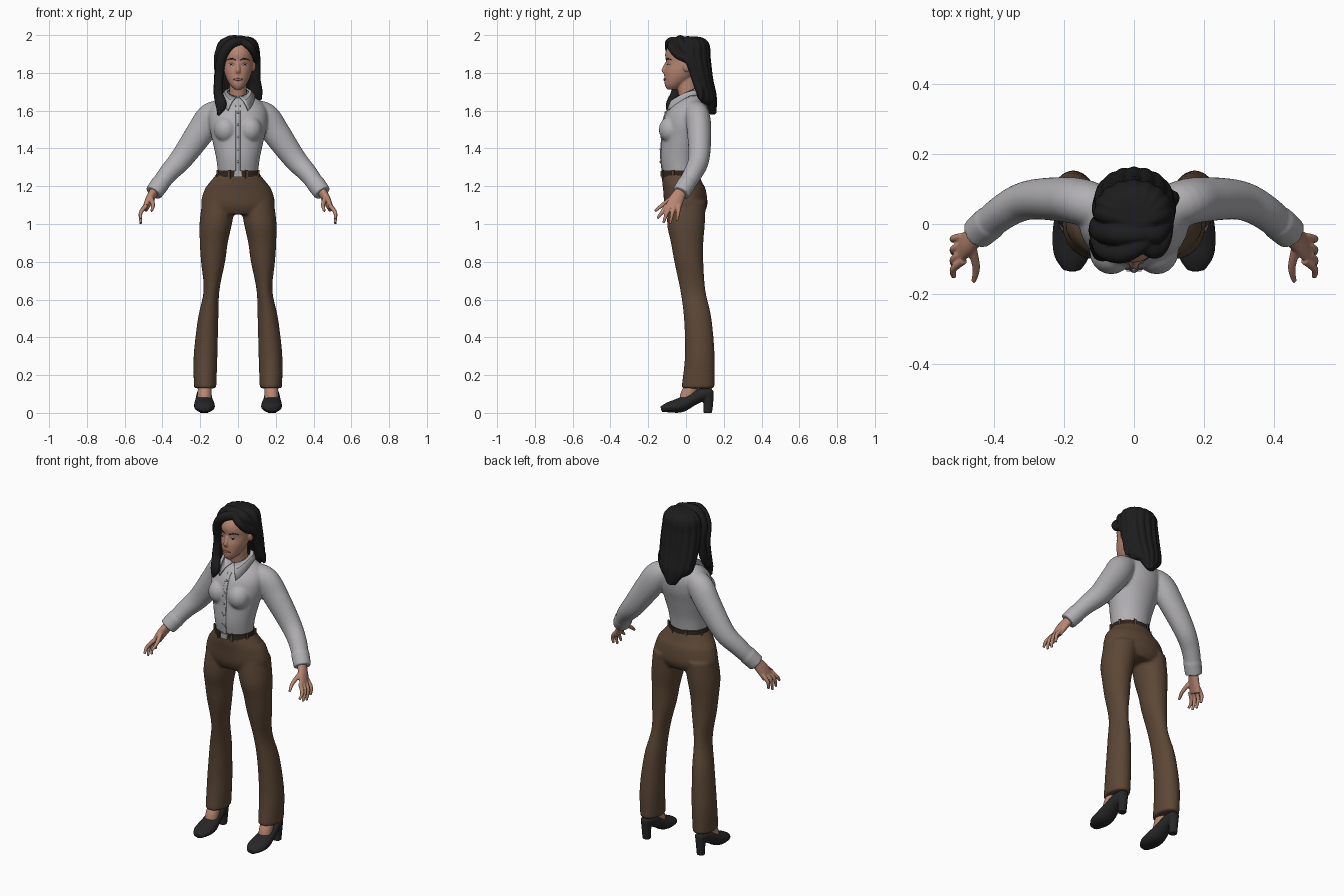
import bpy
import bmesh
from math import sin, cos, pi
from mathutils import Vector, Matrix

if "Cube" in bpy.data.objects:
    bpy.data.objects.remove(bpy.data.objects["Cube"], do_unlink=True)

X_AXIS, Y_AXIS, Z_AXIS = Vector((1, 0, 0)), Vector((0, 1, 0)), Vector((0, 0, 1))


def material(name, red, green, blue):
    mat = bpy.data.materials.new(name)
    mat.use_nodes = True
    mat.diffuse_color = (red, green, blue, 1)
    shader = next(n for n in mat.node_tree.nodes if n.type == 'BSDF_PRINCIPLED')
    shader.inputs["Base Color"].default_value = (red, green, blue, 1)
    shader.inputs["Roughness"].default_value = 0.8
    return mat


SHIRT = material("shirt grey", .44, .43, .45)
TROUSER = material("trouser brown", .105, .062, .036)
HAIR = material("hair black", .012, .012, .013)
SKIN = material("skin", .48, .24, .165)
SHOE = material("shoe black", .02, .02, .021)
BELT = material("belt dark brown", .03, .018, .012)
METAL = material("metal grey", .4, .4, .4)
EYE = material("eye white", .6, .57, .54)
LIP = material("lip rose", .36, .13, .1)


def spline(points, steps):
    """Catmull-Rom interpolation of (x, y, z, width, depth) points."""
    pts = [Vector(p) for p in points]
    out = []
    for i in range(len(pts) - 1):
        a, b, c = pts[max(i - 1, 0)], pts[i], pts[i + 1]
        d = pts[min(i + 2, len(pts) - 1)]
        for k in range(steps):
            t = k / steps
            out.append((b * 2 + (c - a) * t + (a * 2 - b * 5 + c * 4 - d) * t ** 2
                        + (b * 3 - a - c * 3 + d) * t ** 3) / 2)
    return out + [pts[-1]]


def sweep(bm, points, ref=None, steps=5, sides=24):
    """Loft ellipses: level sections, or square to the path when ref is given."""
    path = spline(points, steps)
    centres = [Vector(p[:3]) for p in path]
    rings = []
    for i, p in enumerate(path):
        u, v = X_AXIS, Y_AXIS
        if ref:
            t = (centres[min(i + 1, len(path) - 1)] - centres[max(i - 1, 0)]).normalized()
            v = (ref - t * ref.dot(t)).normalized()
            u = v.cross(t)
        angles = [2 * pi * k / sides for k in range(sides)]
        rings.append([bm.verts.new(centres[i] + u * (p[3] * cos(a)) + v * (p[4] * sin(a)))
                      for a in angles])
    for low, high in zip(rings, rings[1:]):
        for k in range(sides):
            n = (k + 1) % sides
            bm.faces.new((low[k], low[n], high[n], high[k]))
    bm.faces.new(rings[0])
    bm.faces.new(rings[-1])


def blob(bm, place, size):
    matrix = Matrix.Translation(place) @ Matrix.Diagonal((*size, 1))
    bmesh.ops.create_uvsphere(bm, u_segments=20, v_segments=12, radius=1, matrix=matrix)


def box(bm, place, size, turn=0):
    matrix = Matrix.Translation(place) @ Matrix.Rotation(turn, 4, 'Z')
    bmesh.ops.create_cube(bm, size=1, matrix=matrix @ Matrix.Diagonal((*size, 1)))


def flip(points, side):
    return [(p[0] * side, *p[1:]) for p in points]


def finish(bm, name, mat, voxel=0, relax=4):
    """Make the object; a voxel size fuses overlapping pieces into one skin."""
    bmesh.ops.recalc_face_normals(bm, faces=bm.faces)
    mesh = bpy.data.meshes.new(name)
    bm.to_mesh(mesh)
    bm.free()
    mesh.materials.append(mat)
    obj = bpy.data.objects.new(name, mesh)
    bpy.context.collection.objects.link(obj)
    bpy.ops.object.select_all(action='DESELECT')
    obj.select_set(True)
    bpy.context.view_layer.objects.active = obj
    if voxel:
        fuse = obj.modifiers.new("fuse", 'REMESH')
        fuse.mode, fuse.voxel_size, fuse.use_smooth_shade = 'VOXEL', voxel, True
        soft = obj.modifiers.new("soften", 'SMOOTH')
        soft.factor, soft.iterations = .5, relax
    else:
        bpy.ops.object.shade_smooth_by_angle()
    return obj


def front_y(target, x, z):
    bpy.context.view_layer.update()
    solid = target.evaluated_get(bpy.context.evaluated_depsgraph_get())
    hit, place, _, _ = solid.ray_cast(Vector((x, -1, z)), Y_AXIS)
    return place.y if hit else -.1


def strip(name, target, line, mat, thick=.003):
    """Thin plate laid on the front of target along (x, z, half width) points."""
    bm = bmesh.new()
    sweep(bm, [(x, front_y(target, x, z), z, w, thick) for x, z, w in line], Y_AXIS, 3, 10)
    return finish(bm, name, mat)


# Trousers: pelvis and two flared legs
bm = bmesh.new()
sweep(bm, [(0, 0, 1.05, .15, .09), (0, 0, 1.1, .195, .113), (0, -.008, 1.18, .178, .113),
           (0, -.02, 1.22, .15, .106), (0, -.03, 1.265, .113, .097)], sides=40)
leg = [(.1, .005, 1.12, .09, .1), (.118, 0, 1.0, .086, .1), (.128, .006, .9, .074, .086),
       (.132, .015, .8, .064, .077), (.14, .036, .65, .042, .067), (.158, .062, .5, .054, .073),
       (.172, .073, .3, .063, .079), (.174, .063, .13, .059, .088)]
for side in (1, -1):
    sweep(bm, flip(leg, side))
finish(bm, "trousers", TROUSER, .008, 5)

# Shirt: torso, bust, arms and cuffs
bm = bmesh.new()
sweep(bm, [(0, -.03, 1.265, .105, .092), (0, -.03, 1.35, .116, .103), (0, -.015, 1.45, .138, .113),
           (0, -.002, 1.53, .155, .122), (0, .012, 1.6, .152, .112), (0, .025, 1.65, .118, .08),
           (0, .03, 1.68, .07, .05)], sides=40)
arm = [(.07, .035, 1.61, .05, .06), (.14, .06, 1.57, .075, .066), (.2, .07, 1.485, .074, .064),
       (.3, .068, 1.345, .061, .056), (.372, .035, 1.265, .051, .05), (.438, -.02, 1.175, .043, .045)]
cuff = [(.41, .005, 1.215, .05, .05), (.447, -.027, 1.164, .047, .048)]
for side in (1, -1):
    sweep(bm, flip(arm, side), Y_AXIS)
    sweep(bm, flip(cuff, side), Y_AXIS)
    blob(bm, (side * .065, -.08, 1.5), (.062, .064, .07))
shirt = finish(bm, "shirt", SHIRT, .007, 4)

# Button placket and buttons
strip("placket", shirt, [(0, z, .013) for z in (1.28, 1.36, 1.44, 1.52, 1.58, 1.63)], SHIRT, .005)
bm = bmesh.new()
for i in range(5):
    z = 1.33 + i * .065
    blob(bm, (0, front_y(shirt, 0, z) - .005, z), (.006, .004, .006))
finish(bm, "buttons", METAL)

# Open collar folded around the neck
bm = bmesh.new()
rows = []
for k in range(33):
    a = (k / 16 - 1) * (pi - .12)
    b = a * .82
    reach = .155 if cos(b) < 0 else .075
    inner = Vector((.056 * sin(a), .018 + .064 * cos(a), 1.705 + .028 * cos(a)))
    outer = Vector((.09 * sin(b), .02 + reach * cos(b), 1.682 + .1 * min(0, cos(b))))
    rise = Vector((0, -.008 if cos(b) < 0 else .006, .012))
    rows.append([bm.verts.new(p) for p in (inner, (inner + outer) / 2 + rise, outer)])
for r, s in zip(rows, rows[1:]):
    for j in range(2):
        bm.faces.new((r[j], r[j + 1], s[j + 1], s[j]))
collar = finish(bm, "collar", SHIRT)
collar.modifiers.new("thickness", 'SOLIDIFY').thickness = .008

# Belt, loops and buckle
bm = bmesh.new()
sweep(bm, [(0, -.03, 1.25, .117, .1), (0, -.03, 1.282, .113, .098)], steps=1, sides=48)
finish(bm, "belt", BELT)
bm = bmesh.new()
for i in range(8):
    a = pi / 8 + i * pi / 4
    box(bm, (.118 * cos(a), -.03 + .101 * sin(a), 1.264), (.008, .012, .046), a)
finish(bm, "belt_loops", TROUSER)
bm = bmesh.new()
box(bm, (0, -.131, 1.266), (.042, .008, .03))
finish(bm, "buckle", METAL)

# Head with neck, nose and ears
bm = bmesh.new()
sweep(bm, [(0, .03, 1.6, .05, .05), (0, .012, 1.68, .046, .052), (0, 0, 1.8, .048, .055)])
sweep(bm, [(0, -.078, 1.712, .018, .022), (0, -.062, 1.735, .041, .05), (0, -.04, 1.77, .061, .075),
           (0, -.02, 1.81, .074, .094), (0, -.005, 1.85, .08, .1), (0, 0, 1.9, .081, .11),
           (0, .005, 1.94, .072, .098), (0, .01, 1.975, .04, .06)], sides=32)
sweep(bm, [(0, -.1, 1.855, .008, .01), (0, -.116, 1.815, .012, .014),
           (0, -.108, 1.795, .013, .01)])
for side in (1, -1):
    blob(bm, (side * .082, .005, 1.835), (.012, .02, .03))
head = finish(bm, "head", SKIN, .005, 3)

# Facial features
strip("lips", head, [(-.026, 1.766, .002), (0, 1.765, .008), (.026, 1.766, .002)], LIP, .005)
for side, label in ((1, "left"), (-1, "right")):
    x = side * .034
    strip(label + "_eye", head,
          [(x - .016, 1.845, .001), (x, 1.846, .008), (x + .016, 1.845, .001)], EYE)
    strip(label + "_iris", head,
          [(x - .006, 1.846, .002), (x, 1.846, .006), (x + .006, 1.846, .002)], SHOE, .005)
    strip(label + "_brow", head,
          [(side * .014, 1.868, .002), (side * .035, 1.876, .004), (side * .058, 1.868, .001)], HAIR)

# Hair: back mass, ridged locks, and parted front locks
bm = bmesh.new()
sweep(bm, [(0, .14, 1.58, .025, .015), (0, .125, 1.64, .065, .032), (0, .1, 1.72, .09, .045),
           (0, .07, 1.8, .1, .06), (0, .05, 1.87, .104, .07), (0, .04, 1.93, .1, .085),
           (0, .025, 1.97, .075, .085), (0, .02, 1.992, .03, .04)])
for i in range(9):
    a = (i - 4) * .4
    s, c = sin(a), cos(a)
    sweep(bm, [(.02, .0, 1.975, .02, .02), (.075 * s, .03 + .06 * c, 1.955, .028, .028),
               (.095 * s, .035 + .072 * c, 1.88, .024, .024), (.095 * s, .06 + .06 * c, 1.77, .024, .024),
               (.08 * s, .09 + .05 * c, 1.67, .024, .024),
               (.05 * s, .12 + .035 * c, 1.585 + .05 * abs(s), .007, .007)], Vector((.3, .2, .1)), 5, 14)
fringe = [
    [(.035, -.05, 1.965, .024, .024), (-.03, -.085, 1.957, .027, .027), (-.083, -.077, 1.89, .027, .024),
     (-.1, -.05, 1.79, .024, .022), (-.105, -.055, 1.7, .024, .024), (-.09, -.085, 1.63, .03, .022),
     (-.105, -.09, 1.575, .006, .006)],
    [(.03, -.03, 1.972, .025, .025), (-.05, -.03, 1.965, .03, .03), (-.095, -.02, 1.9, .03, .03),
     (-.1, 0, 1.8, .026, .026), (-.108, -.02, 1.7, .022, .022), (-.11, -.05, 1.64, .012, .012)],
    [(.015, -.05, 1.965, .023, .023), (.06, -.078, 1.942, .022, .022), (.089, -.045, 1.895, .018, .02),
     (.095, .015, 1.86, .02, .02), (.097, .05, 1.77, .022, .022), (.105, .075, 1.7, .026, .022),
     (.12, .08, 1.655, .007, .007)],
    [(.01, -.02, 1.972, .024, .024), (.06, -.03, 1.958, .028, .028), (.088, .01, 1.9, .026, .026),
     (.092, .05, 1.81, .026, .026), (.09, .085, 1.7, .02, .02)]]
for lock in fringe:
    sweep(bm, lock, Vector((.1, 1, .2)), 6, 16)
finish(bm, "hair", HAIR, .005, 2)

# Hands: palm, four fingers and thumb
palm = [(.435, -.018, 1.185, .028, .025), (.468, -.05, 1.13, .039, .022), (.492, -.07, 1.08, .041, .015)]
thumb = [(.462, -.07, 1.14, .014, .014), (.45, -.125, 1.1, .011, .011), (.458, -.165, 1.068, .007, .007)]
tips = [(-.152, 1.03), (-.12, 1.005), (-.085, 1.0), (-.048, 1.018)]
for side, label in ((1, "left"), (-1, "right")):
    bm = bmesh.new()
    sweep(bm, flip(palm, side), X_AXIS)
    sweep(bm, flip(thumb, side), X_AXIS, sides=12)
    for i, (y, z) in enumerate(tips):
        root = -.104 + i * .023
        finger = [(.485, root, 1.1, .011, .012), (.515, (root + y) / 2, 1.06, .0105, .0105),
                  (.514, y, z, .007, .007)]
        sweep(bm, flip(finger, side), X_AXIS, sides=12)
    finish(bm, label + "_hand", SKIN, .004, 2)

# Feet and block-heeled shoes
ankle = [(.175, .065, .2, .03, .035), (.177, .02, .12, .036, .042), (.178, 0, .07, .036, .035)]
shoe = [(.18, .14, .11, .024, .024), (.18, .09, .1, .038, .034), (.18, .03, .07, .046, .035),
        (.178, -.03, .041, .055, .039), (.177, -.09, .03, .051, .028), (.177, -.132, .019, .025, .015)]
heel = [(.18, .115, 0, .023, .023), (.18, .118, .05, .025, .026), (.18, .112, .115, .034, .036)]
for side, label in ((1, "left"), (-1, "right")):
    bm = bmesh.new()
    sweep(bm, flip(ankle, side))
    finish(bm, label + "_foot", SKIN)
    bm = bmesh.new()
    sweep(bm, flip(shoe, side), Z_AXIS)
    sweep(bm, flip(heel, side))
    finish(bm, label + "_shoe", SHOE, .005, 3)
